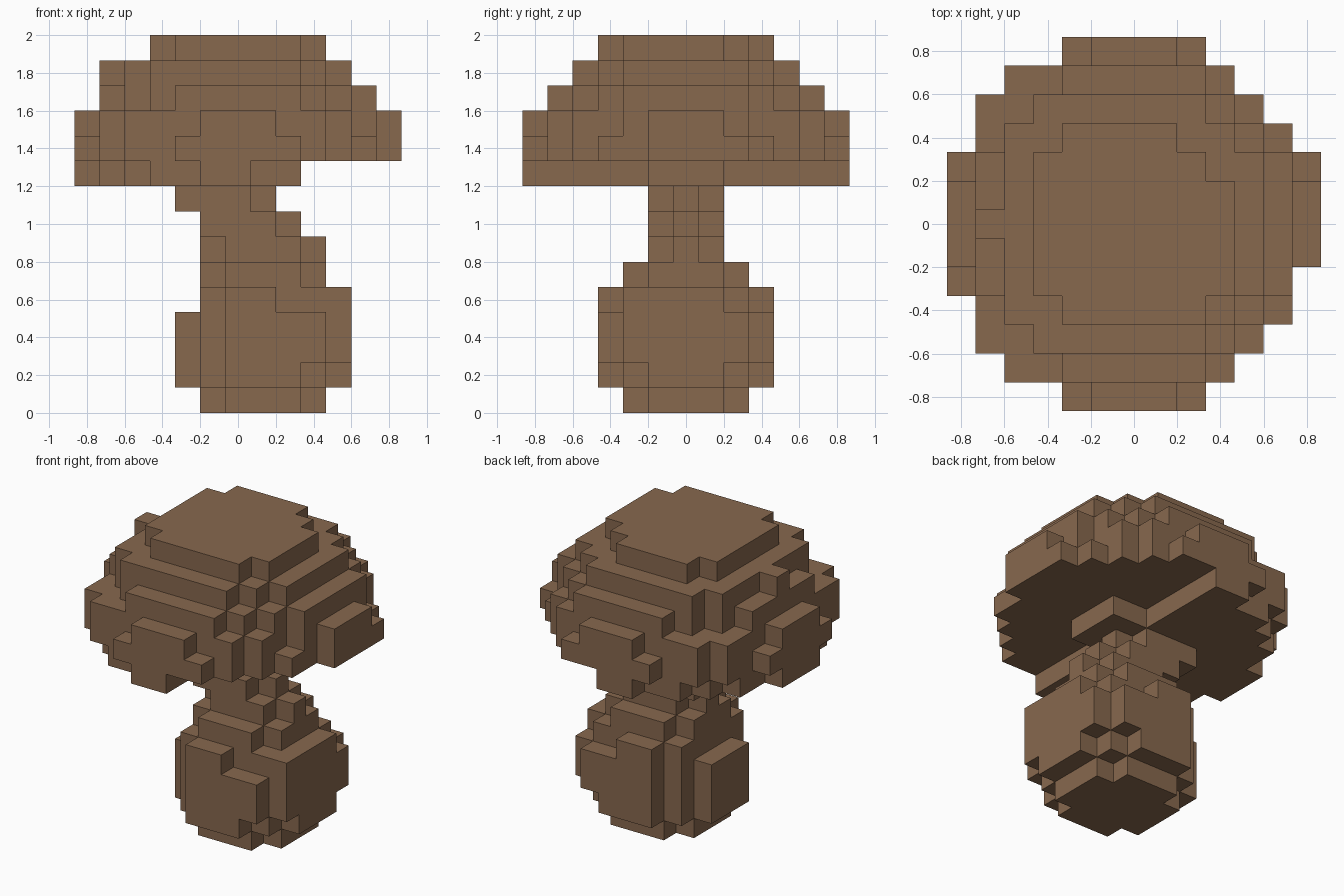
import bpy
import bmesh
from mathutils import Vector

old = bpy.data.objects.get("Cube")
if old:
    bpy.data.objects.remove(old)

CELL = 2 / 15
MID = 6  # middle column of the grid

brown = bpy.data.materials.new("Brown")
brown.use_nodes = True
brown.diffuse_color = (0.245, 0.139, 0.076, 1)
brown.node_tree.nodes["Principled BSDF"].inputs["Base Color"].default_value = brown.diffuse_color


def disc(layer, cx, left, right, edge=6):
    """Cells of a blocky disc; squared radii may differ on the two x sides."""
    cells = set()
    for x in range(13):
        for y in range(13):
            dx, dy = x - cx, y - MID
            near, far = sorted((abs(dx), abs(dy)))
            if dx * dx + dy * dy <= (left if dx < 0 else right) and not (far == 6 and near > edge):
                cells.add((x, y, layer))
    return cells


def box(layer, xs, ys):
    return {(x, y, layer) for x in xs for y in ys}


# Bulbous foot
foot = disc(0, 7, 5, 5) | disc(1, 7, 10, 10) | disc(2, 7, 10, 13) | disc(3, 7, 10, 13)
foot |= disc(4, 7, 10, 13) - box(4, [4], range(13)) - box(4, [8, 9], [3, 9]) - {(10, 8, 4)}
foot |= disc(5, 7, 5, 5)

# Leaning stalk
stalk = set()
for layer, cx in ((6, 7), (7, 6), (8, 5)):
    stalk |= disc(layer, cx, 2, 2) | {(cx + 2, MID, layer)}
stalk.add((5, MID, 6))

# Domed cap with a lopsided lower rim
cap = {c for c in disc(9, MID, 37, 37) if c[0] <= MID}
cap |= box(9, [7, 8], [5, 6, 7])
cap |= disc(10, MID, 41, 40) - {(12, 4, 10)}
cap |= disc(11, MID, 41, 37, edge=1) - box(11, [11], [3, 9])
cap |= disc(12, MID, 29, 29) | disc(13, MID, 25, 20)
cap |= disc(14, MID, 13, 13) - {(9, 8, 14), (8, 9, 14)}

solid = foot | stalk | cap


def build(name, cells):
    """Make the outer skin of a set of cells, joining flat neighbours."""
    bm = bmesh.new()
    verts = {}

    def vert(p):
        key = tuple(round(2 * v) for v in p)
        if key not in verts:
            verts[key] = bm.verts.new(((p.x - 6) * CELL, (p.y - 6) * CELL, (p.z + 0.5) * CELL))
        return verts[key]

    for cell in sorted(cells):
        c = Vector(cell)
        for axis in range(3):
            for sign in (-1, 1):
                n = Vector((0, 0, 0))
                n[axis] = sign
                if tuple(int(v) for v in c + n) in solid:
                    continue
                u = Vector((0, 0, 0))
                u[(axis + 1) % 3] = 0.5
                w = n.cross(u)
                m = c + n * 0.5
                bm.faces.new([vert(p) for p in (m - u - w, m + u - w, m + u + w, m - u + w)])
    bmesh.ops.dissolve_limit(bm, angle_limit=0.01, verts=bm.verts[:], edges=bm.edges[:])
    mesh = bpy.data.meshes.new(name)
    bm.to_mesh(mesh)
    bm.free()
    mesh.materials.append(brown)
    bpy.context.collection.objects.link(bpy.data.objects.new(name, mesh))


build("foot", foot)
build("stalk", stalk)
build("cap", cap)
